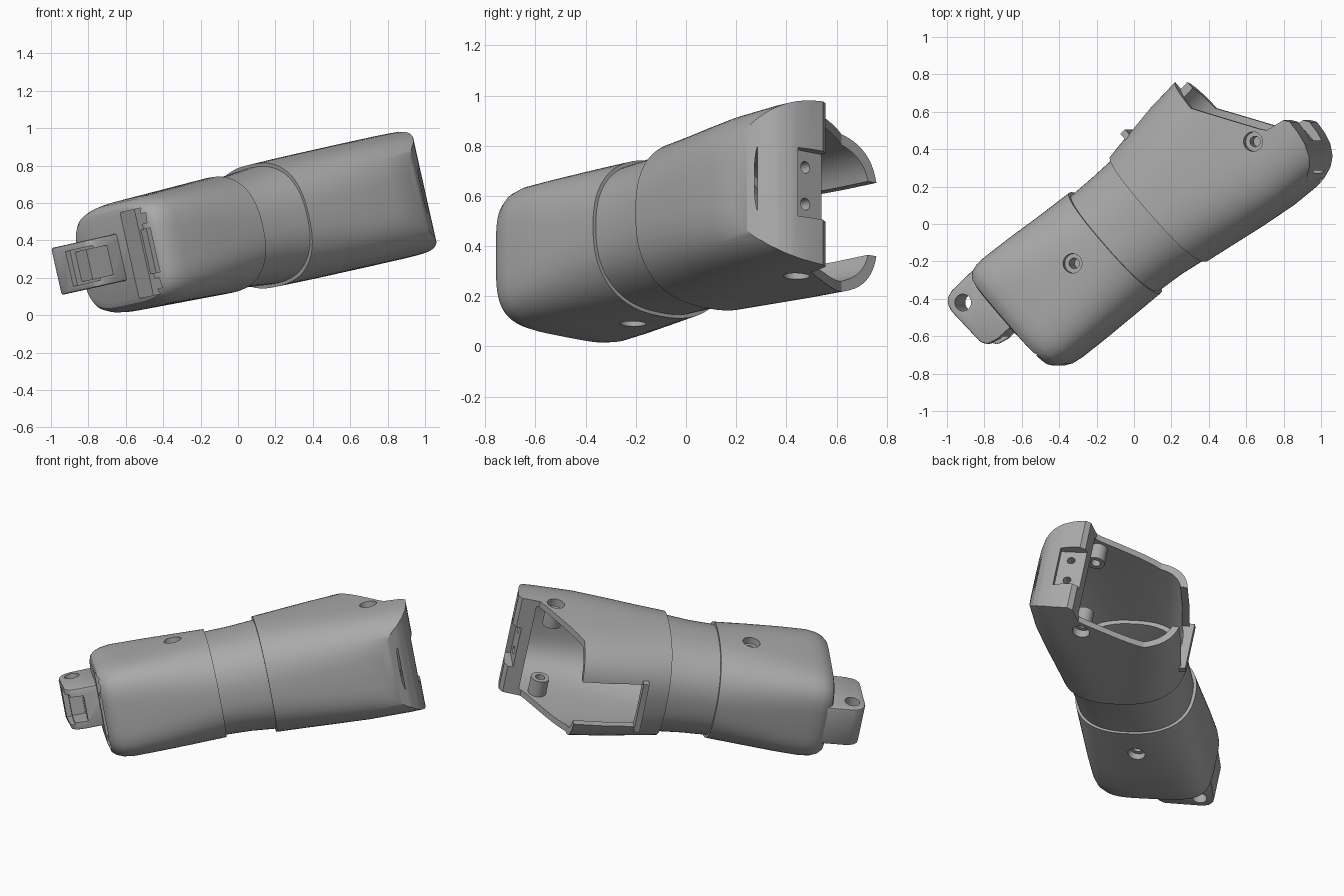
import bpy, bmesh, math
from mathutils import Matrix, Vector

if "Cube" in bpy.data.objects:
    bpy.data.objects.remove(bpy.data.objects["Cube"])

# Local frame: x along the limb, y to its left side, z up through its thickness
PLACE = (Matrix.Translation((0, 0, 0.49)) @ Matrix.Rotation(math.radians(-12.6), 4, 'Y')
         @ Matrix.Rotation(math.radians(41.5), 4, 'Z') @ Matrix.Translation((0, 0, -0.04)))

grey = bpy.data.materials.new("plain grey")
grey.use_nodes = True
grey.diffuse_color = (0.4, 0.4, 0.4, 1)
grey.node_tree.nodes["Principled BSDF"].inputs["Base Color"].default_value = (0.4, 0.4, 0.4, 1)


def make(name, bm):
    bmesh.ops.recalc_face_normals(bm, faces=bm.faces)
    mesh = bpy.data.meshes.new(name)
    bm.to_mesh(mesh)
    bm.free()
    mesh.materials.append(grey)
    ob = bpy.data.objects.new(name, mesh)
    bpy.context.collection.objects.link(ob)
    return ob


def combine(ob, tool, operation='DIFFERENCE'):
    mod = ob.modifiers.new("combine", 'BOOLEAN')
    mod.operation, mod.solver, mod.object = operation, 'EXACT', tool
    bpy.context.view_layer.objects.active = ob
    bpy.ops.object.modifier_apply(modifier=mod.name)
    bpy.data.objects.remove(tool)


def loft(name, stations, inset=0.0, sides=72):
    """Stations: position, left reach, right reach, half height, squareness."""
    bm = bmesh.new()
    rings = []
    for u, left, right, half, power in stations:
        mid, wide, high = (left + right) / 2, (left - right) / 2 - inset, half - inset
        ring = []
        for i in range(sides):
            a = math.tau * i / sides
            c, s = math.cos(a), math.sin(a)
            ring.append(bm.verts.new((u, mid + wide * math.copysign(abs(c) ** (2 / power), c),
                                      high * math.copysign(abs(s) ** (2 / power), s))))
        rings.append(ring)
    for a, b in zip(rings, rings[1:]):
        for i in range(sides):
            j = (i + 1) % sides
            bm.faces.new((a[i], a[j], b[j], b[i]))
    bm.faces.new(rings[0])
    bm.faces.new(rings[-1])
    return make(name, bm)


def prism(name, outline, low, high):
    bm = bmesh.new()
    face = bm.faces.new([bm.verts.new((x, y, low)) for x, y in outline])
    new = bmesh.ops.extrude_face_region(bm, geom=[face])["geom"]
    bmesh.ops.translate(bm, vec=(0, 0, high - low),
                        verts=[v for v in new if isinstance(v, bmesh.types.BMVert)])
    return make(name, bm)


def box(x0, x1, y0, y1, z0, z1):
    return prism("box_cutter", [(x0, y0), (x1, y0), (x1, y1), (x0, y1)], z0, z1)


def rod(center, radius, length, axis='Z'):
    bm = bmesh.new()
    turn = Matrix.Rotation(math.pi / 2, 4, 'Y') if axis == 'X' else Matrix()
    bmesh.ops.create_cone(bm, cap_ends=True, segments=32, radius1=radius, radius2=radius,
                          depth=length, matrix=Matrix.Translation(center) @ turn)
    return make("rod_cutter", bm)


def screw_hole(ob, x, y, surface):
    for side in (1, -1):
        combine(ob, rod((x, y, side * (surface + 0.05)), 0.052, 0.18))
        combine(ob, rod((x, y, side * (surface - 0.05)), 0.028, 0.24))


# Front shell with rounded end
front_shell = loft("front_shell", [
    (-0.845, 0.34, -0.235, 0.225, 4), (-0.835, 0.37, -0.27, 0.255, 4),
    (-0.81, 0.39, -0.295, 0.275, 4), (-0.77, 0.4, -0.315, 0.289, 4),
    (-0.71, 0.4, -0.325, 0.297, 4), (-0.55, 0.39, -0.338, 0.302, 3.5),
    (-0.35, 0.373, -0.35, 0.308, 2.9), (-0.15, 0.36, -0.362, 0.314, 2.4)])
screw_hole(front_shell, -0.347, 0.026, 0.305)
# Latch socket in the front end
combine(front_shell, box(-1, -0.74, -0.2, -0.045, -0.235, 0.235))
combine(front_shell, box(-1, -0.7, -0.25, -0.06, -0.12, 0.12))
combine(front_shell, box(-1, -0.8, -0.235, -0.1, 0.15, 0.205))
combine(front_shell, box(-1, -0.8, -0.235, -0.1, -0.205, -0.15))

# Recessed waist between the two shells
waist_stations = [(-0.2, 0.342, -0.342, 0.298, 2.4), (0, 0.337, -0.362, 0.304, 2.4),
                  (0.17, 0.337, -0.392, 0.318, 2.4)]
waist = loft("waist", waist_stations)
combine(waist, loft("waist_cavity", [(u + 0.06, *rest) for u, *rest in waist_stations], 0.045))

# Rear shell, hollow and open at the back
rear_stations = [(0.15, 0.355, -0.402, 0.334, 2.5), (0.32, 0.38, -0.43, 0.336, 2.7),
                 (0.5, 0.402, -0.46, 0.337, 3), (0.7, 0.412, -0.486, 0.337, 3.4),
                 (0.94, 0.41, -0.497, 0.337, 3.6)]
rear_shell = loft("rear_shell", rear_stations + [(1.07, 0.4, -0.5, 0.335, 3.6)])
combine(rear_shell, loft("rear_cavity", [(0.1, 0.35, -0.39, 0.332, 2.5)] + rear_stations, 0.04))
for side in (1, -1):
    combine(rear_shell, rod((0.83, -0.146, side * 0.25), 0.055, 0.12), 'UNION')
# Slanted back opening and rounded right corner
combine(rear_shell, prism("opening_cutter", [
    (0.69, 0.7), (0.69, 0.216), (0.9, -0.117), (0.925, -0.15), (1.03, -0.17), (1.05, -0.2),
    (1.045, -0.27), (1.03, -0.34), (1.0, -0.4), (0.96, -0.44), (0.9, -0.47), (0.76, -0.515),
    (0.76, -0.8), (1.4, -0.8), (1.4, 0.7)], -0.6, 0.6))
# Side slot and mounting notch with two bolt holes
combine(rear_shell, box(0.32, 0.9, 0.2, 0.6, -0.15, 0.15))
combine(rear_shell, box(1.0, 1.2, -0.32, 0, -0.15, 0.13))
for z in (-0.085, 0.065):
    combine(rear_shell, rod((1.0, -0.25, z), 0.024, 0.3, 'X'))
screw_hole(rear_shell, 0.83, -0.146, 0.325)

# Slim rim around the side slot
slot_rim = box(0.285, 0.32, 0.34, 0.392, -0.17, 0.17)
slot_rim.name = "slot_rim"

# Hinge block on the front left corner
hinge_block = prism("hinge_block", [
    (-0.76, 0.02), (-0.95, 0.02), (-1.01, 0.035), (-1.035, 0.07), (-1.045, 0.3),
    (-1.035, 0.345), (-1.01, 0.37), (-0.97, 0.383), (-0.76, 0.39)], -0.127, 0.13)
bevel = hinge_block.modifiers.new("soft_edges", 'BEVEL')
bevel.width, bevel.segments, bevel.limit_method = 0.012, 2, 'ANGLE'
bpy.context.view_layer.objects.active = hinge_block
bpy.ops.object.modifier_apply(modifier=bevel.name)
combine(hinge_block, rod((-0.965, 0.293, 0), 0.045, 0.5))
combine(hinge_block, box(-1.2, -0.93, -0.1, 0.19, -0.08, 0.08))
combine(hinge_block, box(-1.2, -1.01, -0.1, 0.23, -0.095, 0.095))

# Place every part and smooth the rounded faces
for ob in (front_shell, waist, rear_shell, slot_rim, hinge_block):
    ob.data.transform(PLACE)
    bpy.ops.object.select_all(action='DESELECT')
    ob.select_set(True)
    bpy.context.view_layer.objects.active = ob
    bpy.ops.object.shade_smooth_by_angle(angle=math.radians(30))
